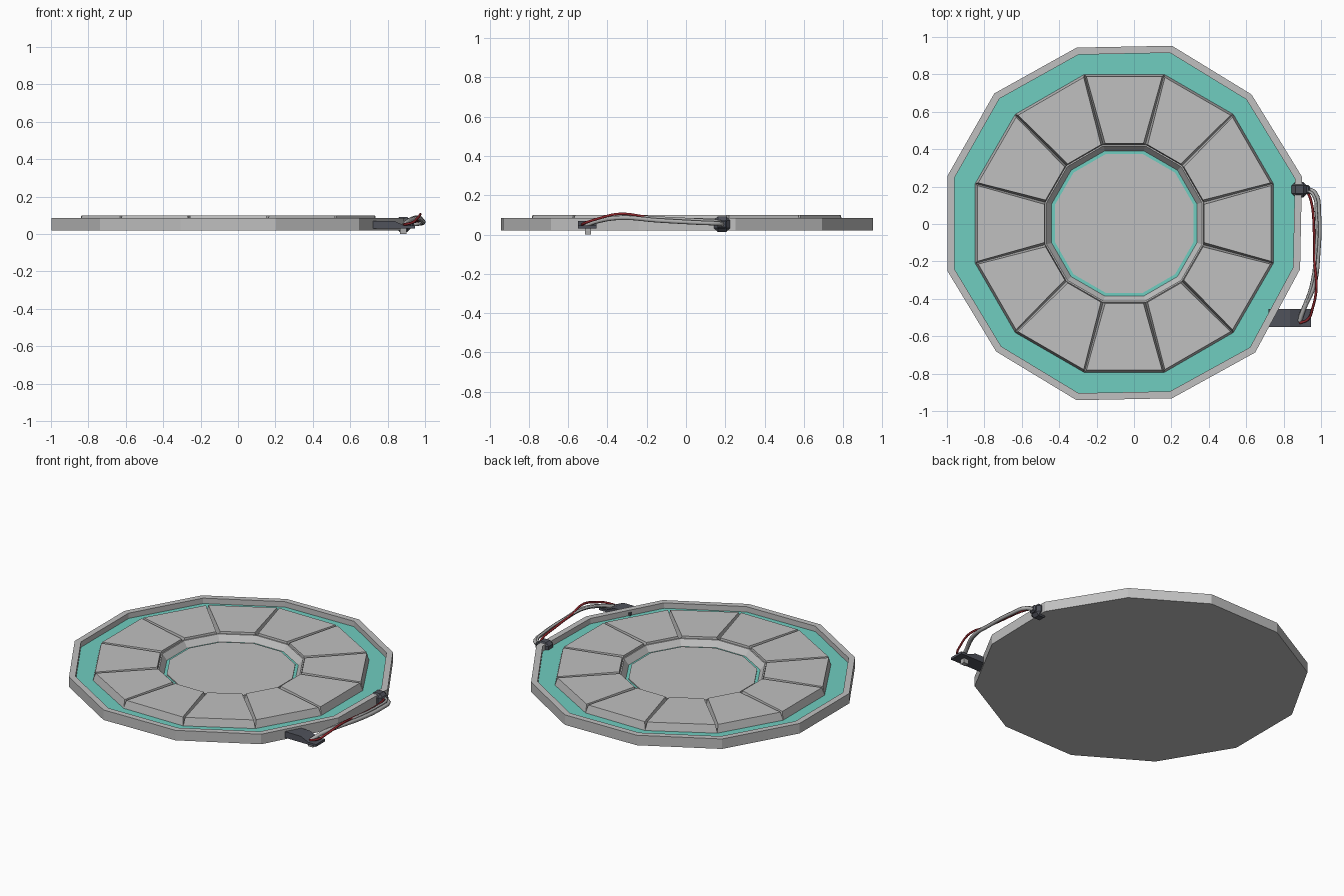
import bpy, bmesh
from math import cos, sin, pi
from mathutils import Vector

cube = bpy.data.objects.get("Cube")
if cube:
    bpy.data.objects.remove(cube)

CX, CY = -0.052, 0.003      # disc centre
FLOOR = 0.05                # recessed floor height


def material(name, r, g, b):
    m = bpy.data.materials.new(name)
    m.use_nodes = True
    m.diffuse_color = (r, g, b, 1)
    m.node_tree.nodes["Principled BSDF"].inputs["Base Color"].default_value = (r, g, b, 1)
    return m


grey = material("light_grey", 0.53, 0.53, 0.53)
teal = material("teal", 0.16, 0.61, 0.53)
dark = material("dark_plastic", 0.08, 0.085, 0.105)
red = material("red_wire", 0.28, 0.02, 0.025)
silver = material("grey_wire", 0.42, 0.42, 0.42)


def finish(name, bm, *mats):
    bmesh.ops.recalc_face_normals(bm, faces=bm.faces)
    mesh = bpy.data.meshes.new(name)
    bm.to_mesh(mesh)
    bm.free()
    for m in mats:
        mesh.materials.append(m)
    obj = bpy.data.objects.new(name, mesh)
    bpy.context.collection.objects.link(obj)
    return obj


def loft(name, loops, mats, caps=True, closed=False):
    """Bridge loops of points in order; the last cap uses the last material."""
    bm = bmesh.new()
    rings = [[bm.verts.new(p) for p in loop] for loop in loops]
    pairs = list(zip(rings, rings[1:]))
    if closed:
        pairs.append((rings[-1], rings[0]))
    for a, b in pairs:
        for i in range(len(a)):
            j = (i + 1) % len(a)
            bm.faces.new((a[i], a[j], b[j], b[i]))
    if caps:
        bm.faces.new(rings[0])
        bm.faces.new(rings[-1]).material_index = len(mats) - 1
    return finish(name, bm, *mats)


def corner(i, r, z):
    a = pi / 12 + i * pi / 6
    return Vector((CX + r * cos(a), CY + r * sin(a), z))


def twelve(r, z):
    return [corner(i, r, z) for i in range(12)]


# Slightly uneven outer tray with a raised rim and a teal floor
outline = [(0.255, 0.95), (0.68, 0.69), (0.95, 0.25), (0.94, -0.245),
           (0.70, -0.69), (0.255, -0.935), (-0.255, -0.945), (-0.685, -0.685),
           (-0.945, -0.255), (-0.945, 0.255), (-0.695, 0.695), (-0.255, 0.94)]


def tray(s, z):
    return [(CX + s * x, CY + s * y, z) for x, y in outline]


loft("tray", [tray(1, 0.02), tray(1, 0.085), tray(0.96, 0.085), tray(0.96, FLOOR)],
     [grey, teal])

# Ring of twelve raised panels with chamfered edges and V grooves between
for i in range(12):
    low = [corner(i, 0.437, FLOOR), corner(i, 0.825, FLOOR),
           corner(i + 1, 0.825, FLOOR), corner(i + 1, 0.437, FLOOR)]
    side = (low[2] - low[1]).normalized() * 0.011
    out = (low[1] + low[2] - low[0] - low[3]).normalized() * 0.012
    shift = [side + out * 0.4, side - out, -side - out, -side + out * 0.4]
    high = [p + s + Vector((0, 0, 0.1 - FLOOR)) for p, s in zip(low, shift)]
    loft("panel_%d" % (i + 1), [low, high], [grey])

# Sloped collar inside the panels, and the central plate
loft("inner_collar", [twelve(0.438, FLOOR), twelve(0.438, 0.088), twelve(0.43, 0.088),
                      twelve(0.402, FLOOR)], [grey], caps=False, closed=True)
loft("centre_plate", [twelve(0.384, FLOOR - 0.005), twelve(0.384, 0.057)], [grey])


def box(name, lo, hi, mat, bevel=0.0):
    bm = bmesh.new()
    bmesh.ops.create_cube(bm, size=1)
    for v in bm.verts:
        v.co = [(a + b) / 2 + c * (b - a) for a, b, c in zip(lo, hi, v.co)]
    obj = finish(name, bm, mat)
    if bevel:
        mod = obj.modifiers.new("chamfer", 'BEVEL')
        mod.width = bevel
        mod.segments = 1
    return obj


# Cable clamp on the rim
box("cable_clamp", (0.843, 0.143, 0.012), (0.925, 0.225, 0.092), dark, 0.02)
box("clamp_nozzle", (0.915, 0.16, 0.03), (0.94, 0.208, 0.075), dark, 0.008)

# Wedge-shaped plug under the edge
profile = [(0.72, 0.03), (0.945, 0.03), (0.945, 0.045), (0.89, 0.045),
           (0.835, 0.07), (0.72, 0.07)]
loft("plug", [[(x, y, z) for x, z in profile] for y in (-0.55, -0.455)], [dark])
box("plug_pin", (0.865, -0.515, 0.0), (0.9, -0.485, 0.032), silver)


def wire(name, points, radius, mat):
    curve = bpy.data.curves.new(name, 'CURVE')
    curve.dimensions = '3D'
    curve.bevel_depth = radius
    curve.bevel_resolution = 1
    curve.resolution_u = 5
    curve.use_fill_caps = True
    spline = curve.splines.new('BEZIER')
    spline.bezier_points.add(len(points) - 1)
    for bp, p in zip(spline.bezier_points, points):
        bp.co = p
        bp.handle_left_type = bp.handle_right_type = 'AUTO'
    curve.materials.append(mat)
    obj = bpy.data.objects.new(name, curve)
    bpy.context.collection.objects.link(obj)


# Three wires between clamp and plug
wire("outer_wire", [(0.92, 0.19, 0.05), (0.968, 0.165, 0.055), (0.988, 0.06, 0.06),
                    (0.985, -0.15, 0.072), (0.962, -0.33, 0.085), (0.91, -0.45, 0.068),
                    (0.885, -0.52, 0.045)], 0.012, silver)
wire("inner_wire", [(0.92, 0.18, 0.065), (0.955, 0.16, 0.068), (0.975, 0.05, 0.075),
                    (0.972, -0.15, 0.085), (0.945, -0.34, 0.09), (0.9, -0.46, 0.065),
                    (0.885, -0.5, 0.045)], 0.008, silver)
wire("red_wire", [(0.92, 0.185, 0.06), (0.945, 0.13, 0.065), (0.963, -0.05, 0.075),
                  (0.965, -0.2, 0.09), (0.975, -0.34, 0.105), (0.955, -0.45, 0.08),
                  (0.93, -0.51, 0.06), (0.885, -0.53, 0.05)], 0.007, red)
